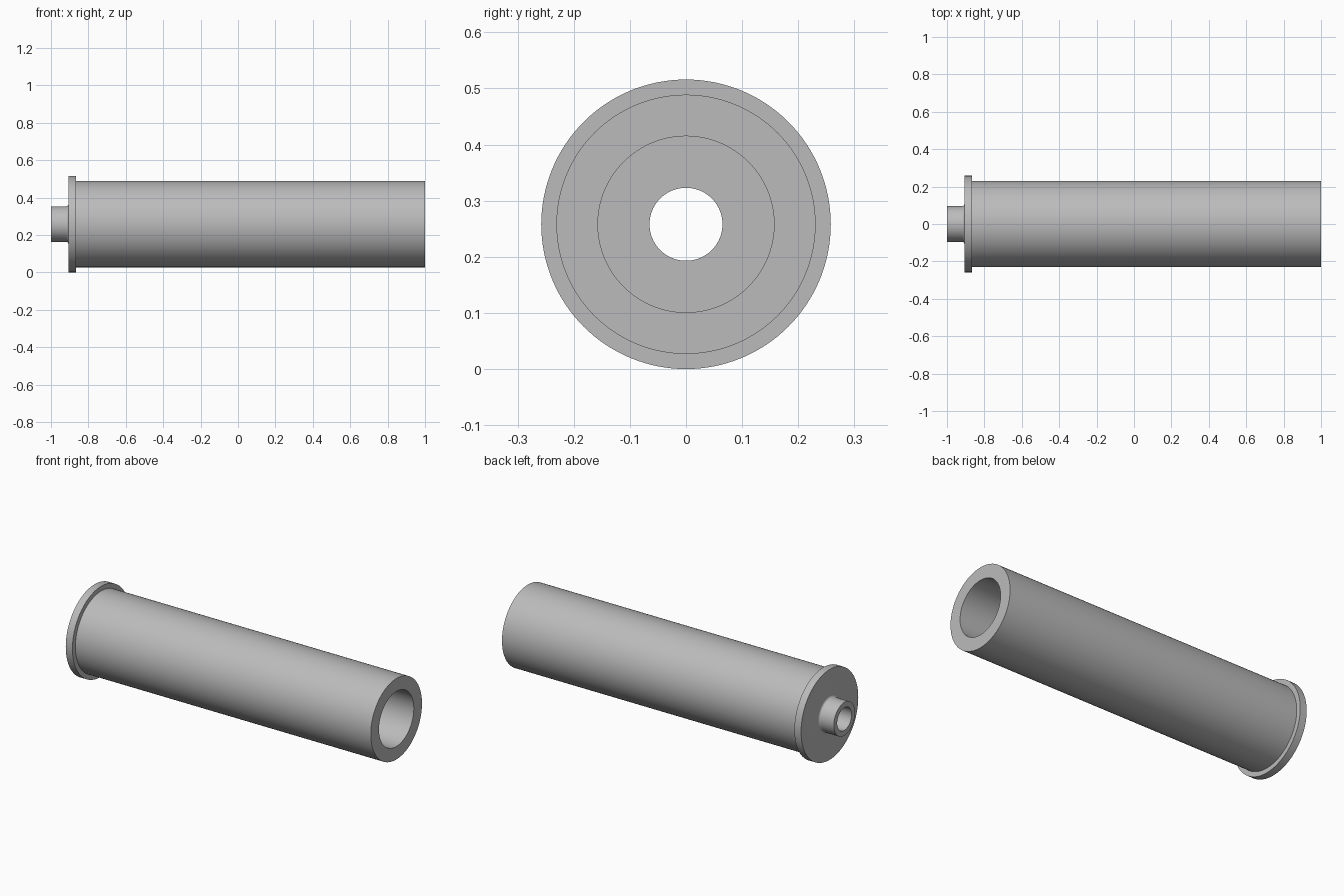
import bpy, bmesh, math

if "Cube" in bpy.data.objects:
    bpy.data.objects.remove(bpy.data.objects["Cube"])

SEG = 128
R = 0.258          # flange radius = height of the axis above the ground

steel = bpy.data.materials.new("plain_grey")
steel.diffuse_color = (0.5, 0.5, 0.5, 1)
steel.use_nodes = True
steel.node_tree.nodes["Principled BSDF"].inputs["Base Color"].default_value = steel.diffuse_color

# Closed half-section (x, radius): spigot, fillet, flange, barrel, stepped bore
fillet = 0.012
neck = [(-0.907 - fillet * math.cos(a), 0.095 + fillet * (1 - math.sin(a)))
        for a in (math.pi / 2 * (1 - i / 5) for i in range(6))]
neck = [(-0.907 - fillet + fillet * math.sin(i * math.pi / 10),
         0.095 + fillet * (1 - math.cos(i * math.pi / 10))) for i in range(6)]
profile = [(-1.0, 0.065), (-1.0, 0.095)] + neck + [
    (-0.907, R), (-0.865, R),          # flange
    (-0.865, 0.231), (1.0, 0.231),     # barrel
    (1.0, 0.157), (-0.865, 0.157),     # wide bore
    (-0.865, 0.065)]                   # narrow bore runs back to the spigot

# Revolve the section around the x axis
bm = bmesh.new()
rings = []
for i in range(SEG):
    a = 2 * math.pi * i / SEG
    rings.append([bm.verts.new((x, r * math.cos(a), R + r * math.sin(a)))
                  for x, r in profile])
n = len(profile)
for i in range(SEG):
    p, q = rings[i], rings[(i + 1) % SEG]
    for j in range(n):
        k = (j + 1) % n
        bm.faces.new((p[j], p[k], q[k], q[j]))
bmesh.ops.recalc_face_normals(bm, faces=bm.faces)
mesh = bpy.data.meshes.new("flanged_tube")
bm.to_mesh(mesh)
bm.free()
mesh.materials.append(steel)
tube = bpy.data.objects.new("flanged_tube", mesh)
bpy.context.collection.objects.link(tube)

# Smooth round walls, crisp rims
bpy.context.view_layer.objects.active = tube
tube.select_set(True)
bpy.ops.object.shade_smooth_by_angle(angle=math.radians(30))
